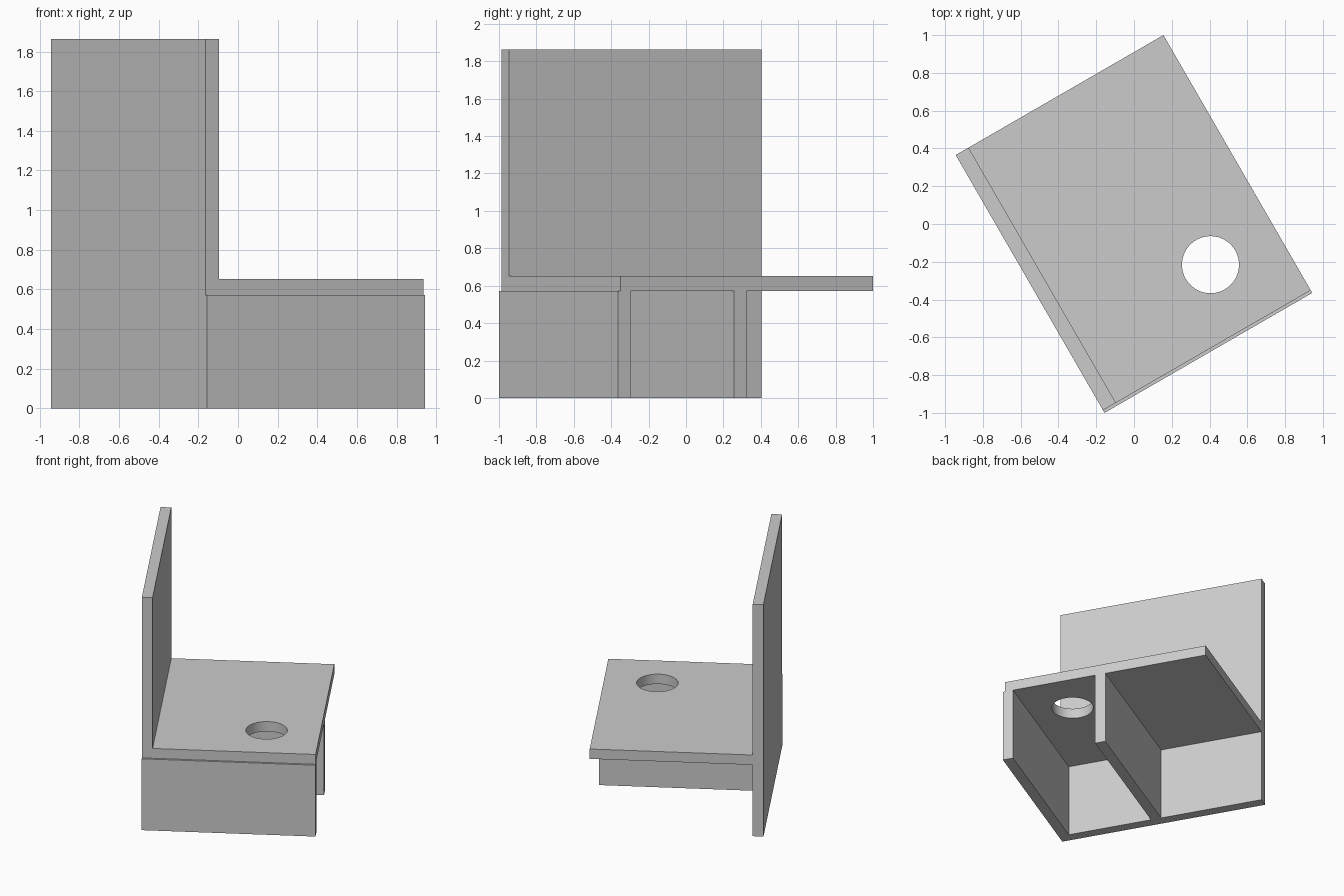
import bpy
import bmesh
import math
from mathutils import Matrix, Vector

cube = bpy.data.objects.get("Cube")
if cube:
    bpy.data.objects.remove(cube, do_unlink=True)

WIDTH, DEPTH = 1.27, 1.56        # seat width, panel length
HEIGHT = 1.863                   # back panel height
SEAT_LOW, SEAT_TOP = 0.573, 0.652
T = 0.0787                       # board thickness
LIP = 0.016                      # front wall overhang
PLACE = Matrix.Translation((-0.164, -0.986, 0)) @ Matrix.Rotation(math.radians(30), 4, "Z")

grey = bpy.data.materials.new("plain_grey")
grey.use_nodes = True
colour = (0.6, 0.6, 0.6, 1)
grey.diffuse_color = colour
grey.node_tree.nodes["Principled BSDF"].inputs["Base Color"].default_value = colour


def extrude_profile(name, points, offset):
    """Extrude a closed profile along an offset, then turn it into place."""
    bm = bmesh.new()
    face = bm.faces.new([bm.verts.new(p) for p in points])
    result = bmesh.ops.extrude_face_region(bm, geom=[face])
    moved = [g for g in result["geom"] if isinstance(g, bmesh.types.BMVert)]
    bmesh.ops.translate(bm, verts=moved, vec=Vector(offset))
    bmesh.ops.recalc_face_normals(bm, faces=bm.faces)
    mesh = bpy.data.meshes.new(name)
    bm.to_mesh(mesh)
    bm.free()
    obj = bpy.data.objects.new(name, mesh)
    obj.matrix_world = PLACE
    mesh.materials.append(grey)
    bpy.context.collection.objects.link(obj)
    return obj


# Tall back panel and seat board as one profile
side = [(0, 0), (T, 0), (T, SEAT_LOW), (WIDTH, SEAT_LOW),
        (WIDTH, SEAT_TOP), (T, SEAT_TOP), (T, HEIGHT), (0, HEIGHT)]
seat = extrude_profile("back_panel_and_seat", [(x, 0, z) for x, z in side], (0, DEPTH, 0))

# Front wall, lapping over the edge of the back panel
plan = [(0, -LIP), (WIDTH, -LIP), (WIDTH, T - LIP), (T, T - LIP), (T, 0), (0, 0)]
extrude_profile("front_wall", [(x, y, 0) for x, y in plan], (0, 0, SEAT_LOW))

# Middle support under the seat
mid = DEPTH / 2
plan = [(T, mid - T), (WIDTH, mid - T), (WIDTH, mid), (T, mid)]
extrude_profile("middle_support", [(x, y, 0) for x, y in plan], (0, 0, SEAT_LOW))

# Round hole through the seat
circle = [(0.878 + 0.151 * math.cos(a), 0.383 + 0.151 * math.sin(a), SEAT_LOW - 0.1)
          for a in (math.tau * i / 64 for i in range(64))]
cutter = extrude_profile("hole_cutter", circle, (0, 0, 0.3))
cutter.hide_render = True
cut = seat.modifiers.new("hole", "BOOLEAN")
cut.operation = "DIFFERENCE"
cut.solver = "EXACT"
cut.object = cutter
bpy.context.view_layer.update()
bpy.ops.object.select_all(action="DESELECT")
bpy.context.view_layer.objects.active = seat
seat.select_set(True)
bpy.ops.object.modifier_apply(modifier=cut.name)
bpy.data.objects.remove(cutter, do_unlink=True)
bpy.ops.object.shade_smooth_by_angle(angle=math.radians(30))
